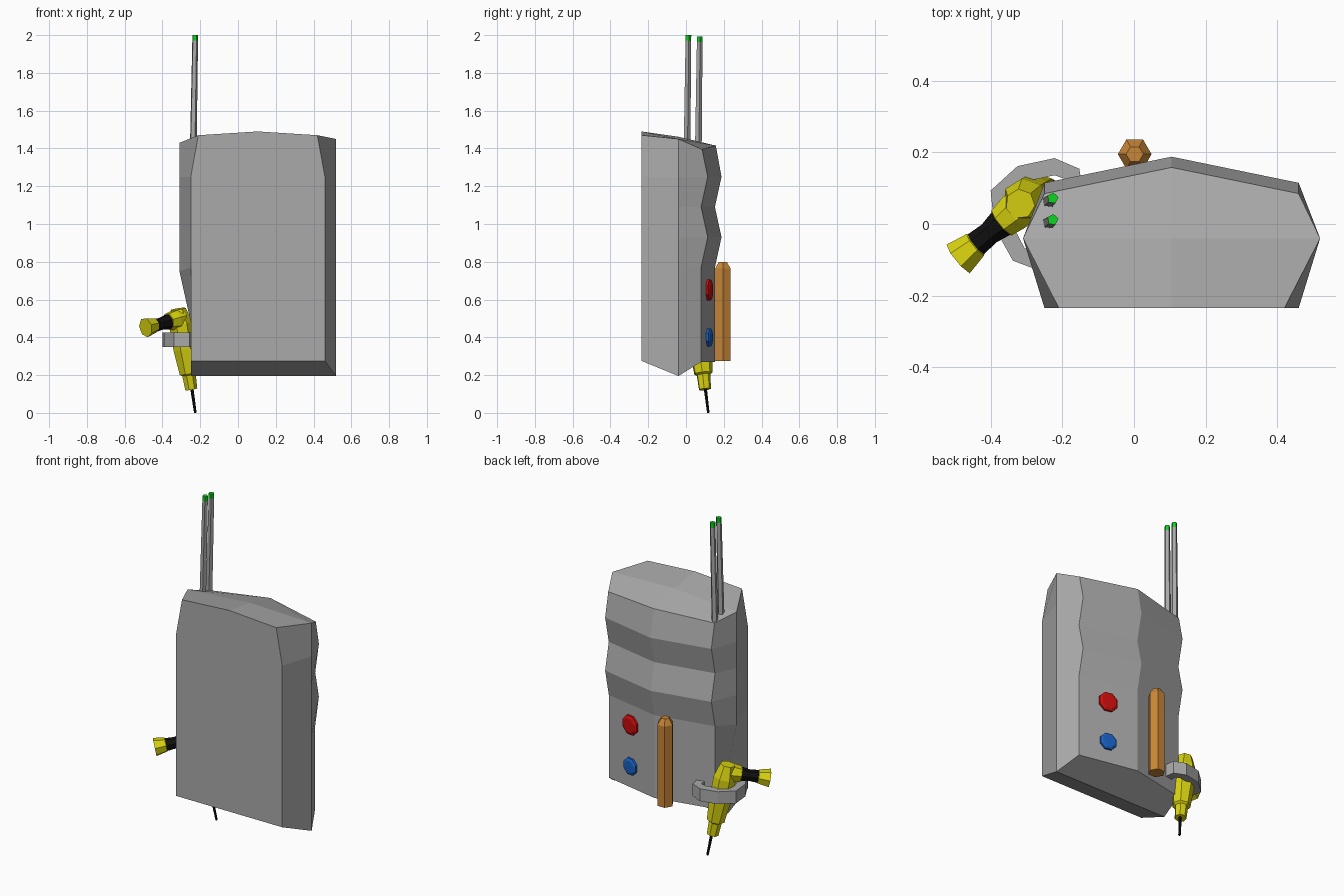
import bpy, bmesh, math
from mathutils import Vector

if "Cube" in bpy.data.objects:
    bpy.data.objects.remove(bpy.data.objects["Cube"])


def material(name, rgb):
    m = bpy.data.materials.new(name)
    m.diffuse_color = (*rgb, 1)
    m.use_nodes = True
    m.node_tree.nodes["Principled BSDF"].inputs["Base Color"].default_value = m.diffuse_color
    return m


GREY = material("grey", (0.40, 0.40, 0.40))
YELLOW = material("yellow", (0.70, 0.66, 0.005))
BLACK = material("black", (0.005, 0.005, 0.005))
WOOD = material("orange_wood", (0.58, 0.24, 0.04))
RED = material("red", (0.60, 0.004, 0.004))
BLUE = material("blue", (0.01, 0.12, 0.55))
GREEN = material("green", (0.005, 0.65, 0.015))


def finish(name, bm, mats):
    bmesh.ops.recalc_face_normals(bm, faces=bm.faces)
    mesh = bpy.data.meshes.new(name)
    bm.to_mesh(mesh)
    bm.free()
    for m in mats:
        mesh.materials.append(m)
    ob = bpy.data.objects.new(name, mesh)
    bpy.context.collection.objects.link(ob)
    return ob


def tube(name, points, radii, mats, sides=6, turn=0.0, bands=None):
    """Faceted tube along a straight axis; bands gives a material per segment."""
    pts = [Vector(p) for p in points]
    q = (pts[-1] - pts[0]).to_track_quat('Z', 'Y')
    bm = bmesh.new()
    bands = bands or [0] * (len(pts) - 1)
    rings = []
    for p, r in zip(pts, radii):
        rings.append([bm.verts.new(p + q @ Vector((
            r * math.cos(turn + math.tau * i / sides),
            r * math.sin(turn + math.tau * i / sides), 0))) for i in range(sides)])
    for a, b, k in zip(rings, rings[1:], bands):
        for i in range(sides):
            j = (i + 1) % sides
            bm.faces.new((a[i], a[j], b[j], b[i])).material_index = k
    bm.faces.new(rings[0][::-1]).material_index = bands[0]
    bm.faces.new(rings[-1]).material_index = bands[-1]
    return finish(name, bm, mats)


def along(a, b, ts):
    a, b = Vector(a), Vector(b)
    return [a.lerp(b, t) for t in ts]


# Main shell: eight-point sections lofted upwards, back rippled by a bulge
CX, FY, SY = 0.105, -0.235, -0.04
bm = bmesh.new()
rows = []
# z front, z side left, z side right, z back, bulge, left side x, front half width
LEVELS = [
    (0.275, 0.195, 0.195, 0.27, 0.0, -0.25, 0.355),
    (0.48, 0.48, 0.48, 0.48, 0.0, -0.25, 0.355),
    (0.77, 0.75, 0.77, 0.77, 0.0, -0.31, 0.355),
    (0.93, 0.93, 0.93, 0.93, 0.035, -0.31, 0.355),
    (1.09, 1.09, 1.09, 1.09, 0.0, -0.31, 0.355),
    (1.25, 1.25, 1.25, 1.25, 0.035, -0.31, 0.355),
    (1.47, 1.43, 1.45, 1.395, 0.005, -0.31, 0.315),
]
for n, (zf, zl, zr, zb, bulge, lx, hw) in enumerate(LEVELS):
    top = 0.02 if n == len(LEVELS) - 1 else 0
    co = [(CX - hw, FY, zf), (CX, FY, zf + top), (CX + hw, FY, zf), (0.52, SY, zr),
          (0.46, 0.08 + bulge, zb), (CX, 0.153 + bulge, zb + top), (-0.25, 0.08 + bulge, zb),
          (lx, SY, zl)]
    rows.append([bm.verts.new(c) for c in co])
for a, b in zip(rows, rows[1:]):
    for i in range(8):
        j = (i + 1) % 8
        bm.faces.new((a[i], a[j], b[j], b[i]))
# Keeled bottom and ridged top
b, t = rows[0], rows[-1]
bm.faces.new([b[i] for i in (0, 1, 2, 3, 7)])
bm.faces.new([b[i] for i in (7, 3, 4, 5, 6)])
mid = bm.verts.new((CX, SY, 1.462))
for i, j, k in ((0, 1, 7), (2, 3, 1), (4, 5, 3), (6, 7, 5)):
    bm.faces.new((t[k], t[i], t[j], mid))
finish("main_shell", bm, [GREY])

# Twin antennas with green tips
for n, (y, z) in enumerate(((0.012, 2.0), (0.072, 1.993))):
    lo, hi = (-0.238, y - 0.008, 1.37), (-0.227, y, z)
    tube(f"antenna_{n + 1}", along(lo, hi, (0, 0.953, 1)), (0.019, 0.016, 0.016),
         [GREY, GREEN], 5, 0.5, [0, 1])

# Wooden post on the back
tube("wooden_post", [(0.002, 0.195, 0.275), (0.002, 0.195, 0.765), (0.002, 0.195, 0.80)],
     (0.047, 0.047, 0.024), [WOOD], 6)

# Round buttons on the right half of the back
normal = Vector((0.202, 0.979, 0))
for name, z, r, mat in (("red_button", 0.65, 0.06, RED), ("blue_button", 0.40, 0.052, BLUE)):
    c = Vector((0.285, 0.116, z))
    tube(name, [c - normal * 0.01, c + normal * 0.012, c + normal * 0.02],
         (r, r, r * 0.75), [mat], 8, math.pi / 8)

# Holster strap: flat band looped around the left back corner
path = [Vector(p) for p in ((-0.165, 0.085), (-0.172, 0.14), (-0.222, 0.16), (-0.315, 0.14),
                            (-0.378, 0.085), (-0.368, 0.0), (-0.322, -0.085), (-0.25, -0.11))]
bm = bmesh.new()
sections = []
for i, p in enumerate(path):
    d = (path[min(i + 1, len(path) - 1)] - path[max(i - 1, 0)]).normalized()
    s = Vector((-d.y, d.x)) * 0.024
    sections.append([bm.verts.new((p.x + k * s.x, p.y + k * s.y, z))
                     for k, z in ((-1, 0.35), (1, 0.35), (1, 0.425), (-1, 0.425))])
for a, b in zip(sections, sections[1:]):
    for i in range(4):
        j = (i + 1) % 4
        bm.faces.new((a[i], a[j], b[j], b[i]))
bm.faces.new(sections[0])
bm.faces.new(sections[-1])
finish("holster_strap", bm, [GREY])

# Drill hanging in the strap: bit, body, then angled handle
nose, crown = (-0.248, 0.10, 0.125), (-0.318, 0.056, 0.55)
tube("drill_bit", [(-0.226, 0.118, 0.001), (-0.246, 0.101, 0.14)], (0.007, 0.009), [BLACK], 6)
tube("drill_body", along(nose, crown, (0, 0.18, 0.20, 0.5, 0.82, 1)),
     (0.033, 0.037, 0.05, 0.062, 0.064, 0.042), [YELLOW], 7)
tube("drill_handle", along((-0.30, 0.06, 0.50), (-0.489, -0.097, 0.452),
                           (0, 0.18, 0.36, 0.37, 0.55, 0.74, 0.75, 1)),
     (0.054, 0.054, 0.046, 0.042, 0.033, 0.037, 0.04, 0.053),
     [YELLOW, BLACK], 7, 0.3, [0, 0, 0, 1, 1, 0, 0])
